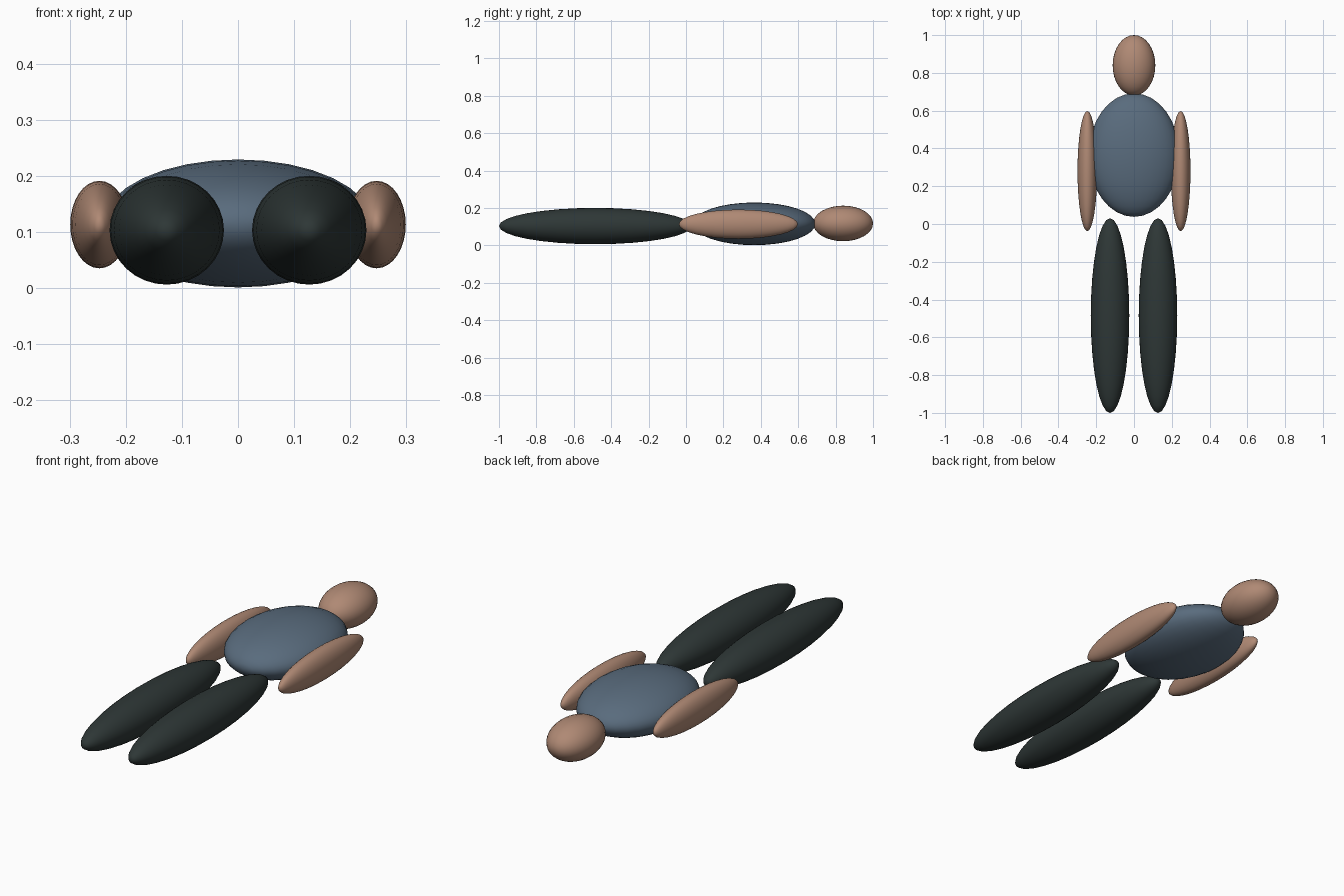
import bpy
import math

cube = bpy.data.objects.get("Cube")
if cube:
    bpy.data.objects.remove(cube, do_unlink=True)


def material(name, rgb):
    mat = bpy.data.materials.new(name)
    mat.use_nodes = True
    color = (*rgb, 1.0)
    mat.diffuse_color = color
    for node in mat.node_tree.nodes:
        if node.type == 'BSDF_PRINCIPLED':
            node.inputs["Base Color"].default_value = color
    return mat


skin = material("warm_skin", (0.43, 0.25, 0.175))
shirt = material("slate_blue", (0.1, 0.148, 0.205))
trousers = material("dark_green_grey", (0.027, 0.038, 0.037))


def ellipsoid(name, center, radii, mat):
    """Smooth ellipsoid whose poles point along the body (y)."""
    bpy.ops.mesh.primitive_uv_sphere_add(segments=32, ring_count=16, radius=1)
    obj = bpy.context.object
    obj.name = name
    rx, ry, rz = radii
    # The sphere's own z axis is turned to lie along y
    obj.scale = (rx, rz, ry)
    obj.rotation_euler = (math.radians(90), 0, 0)
    obj.location = center
    bpy.ops.object.transform_apply(location=False, rotation=True, scale=True)
    bpy.ops.object.shade_smooth()
    obj.data.materials.append(mat)
    return obj


# Head and torso
ellipsoid("head", (0, 0.84, 0.117), (0.113, 0.16, 0.095), skin)
ellipsoid("torso", (0, 0.365, 0.115), (0.24, 0.327, 0.114), shirt)

# Limbs, one of each per side
for side, sign in (("left", 1), ("right", -1)):
    ellipsoid(side + "_arm", (sign * 0.247, 0.28, 0.113), (0.052, 0.318, 0.078), skin)
    ellipsoid(side + "_leg", (sign * 0.127, -0.485, 0.103), (0.102, 0.515, 0.097), trousers)
